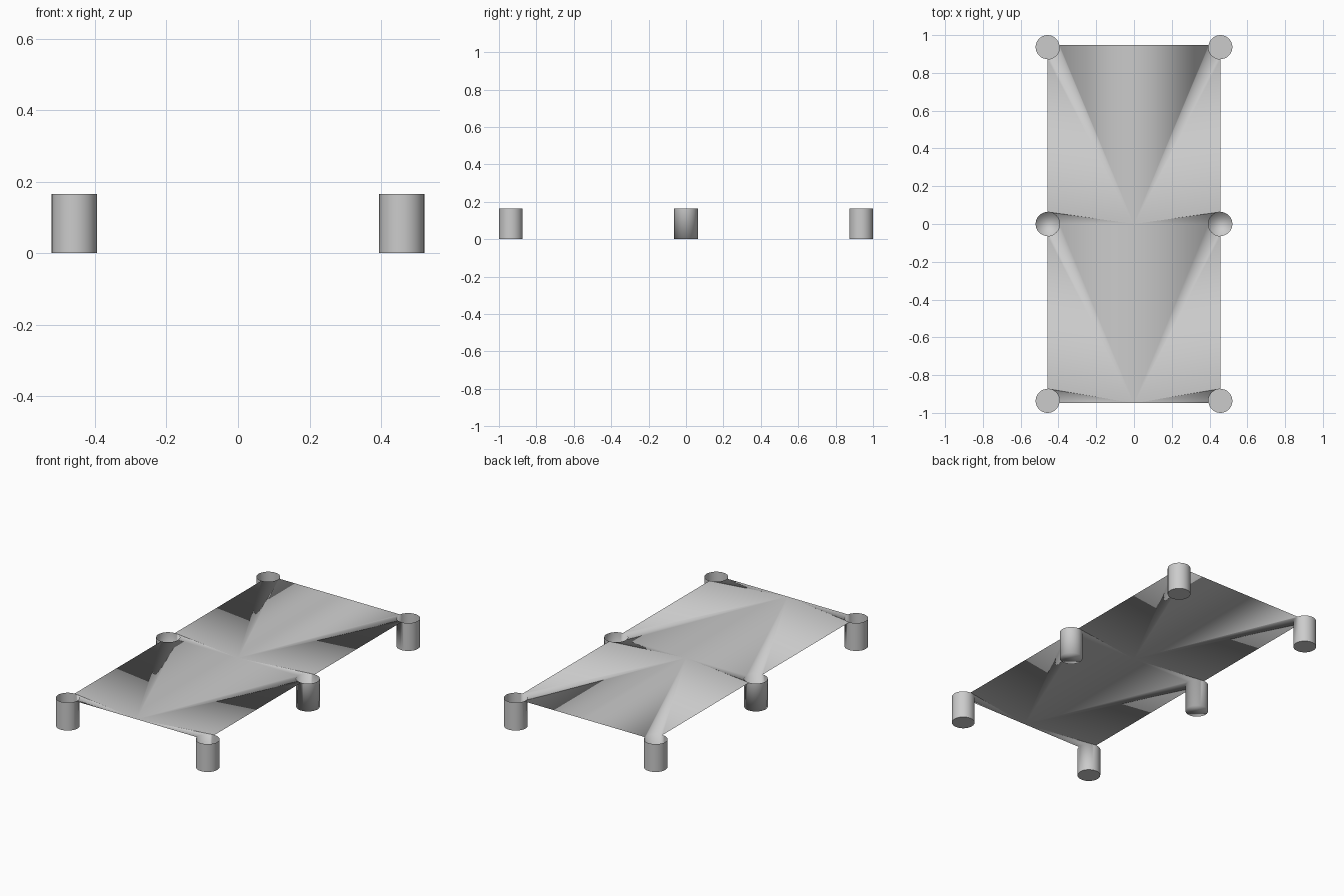
import bpy, bmesh
from math import cos, sin, tau

if "Cube" in bpy.data.objects:
    bpy.data.objects.remove(bpy.data.objects["Cube"])

R, H = 0.0635, 0.165           # cup radius and height
CX, CY = 0.4575, 0.9365        # cup centre offsets
N = 32                         # cup sides
bm = bmesh.new()


def face(verts, up=None):
    f = bm.faces.new(verts)
    f.smooth = True
    f.normal_update()
    if up and f.normal.z < 0:
        f.normal_flip()
    return f


def cup(side, cy):
    """Open cup; ring index 0 points outwards, N/2 towards the middle of the bed."""
    rings = []
    for z in (H, 0):
        rings.append([bm.verts.new((side * (CX + R * cos(tau * i / N)),
                                    cy + R * sin(tau * i / N), z)) for i in range(N)])
    top, low = rings
    for i in range(N):
        j = (i + 1) % N
        f = face((top[i], top[j], low[j], low[i]))
        if side < 0:
            f.normal_flip()
    base = face(low, up=True)
    if cy:                     # corner cups have a crisp base edge
        for e in base.edges:
            e.smooth = False
    return top


# Six pocket cups
rims = {(s, k): cup(s, k * CY) for s in (1, -1) for k in (-1, 0, 1)}

# Flat bed: each half fans out from the middle of its near edge
edge_y = CY + R * sin(tau / N)
mid = {k: bm.verts.new((0, k and k * edge_y, H)) for k in (-1, 0, 1)}
q, h = N // 4, N // 2
for s in (1, -1):
    for k in (-1, 0):
        near, far = rims[s, k], rims[s, k + 1]
        start = h + 1 if k == -1 else h
        end = h - 1 if k == 0 else h
        chain = [near[i] for i in range(start, q - 1, -1)]
        chain += [far[i] for i in range(3 * q, end - 1, -1)]
        chain.append(mid[k + 1])
        for a, b in zip(chain, chain[1:]):
            face((mid[k], a, b), up=True)

mesh = bpy.data.meshes.new("bed_with_pocket_cups")
bm.to_mesh(mesh)
bm.free()
obj = bpy.data.objects.new("bed_with_pocket_cups", mesh)
bpy.context.collection.objects.link(obj)
